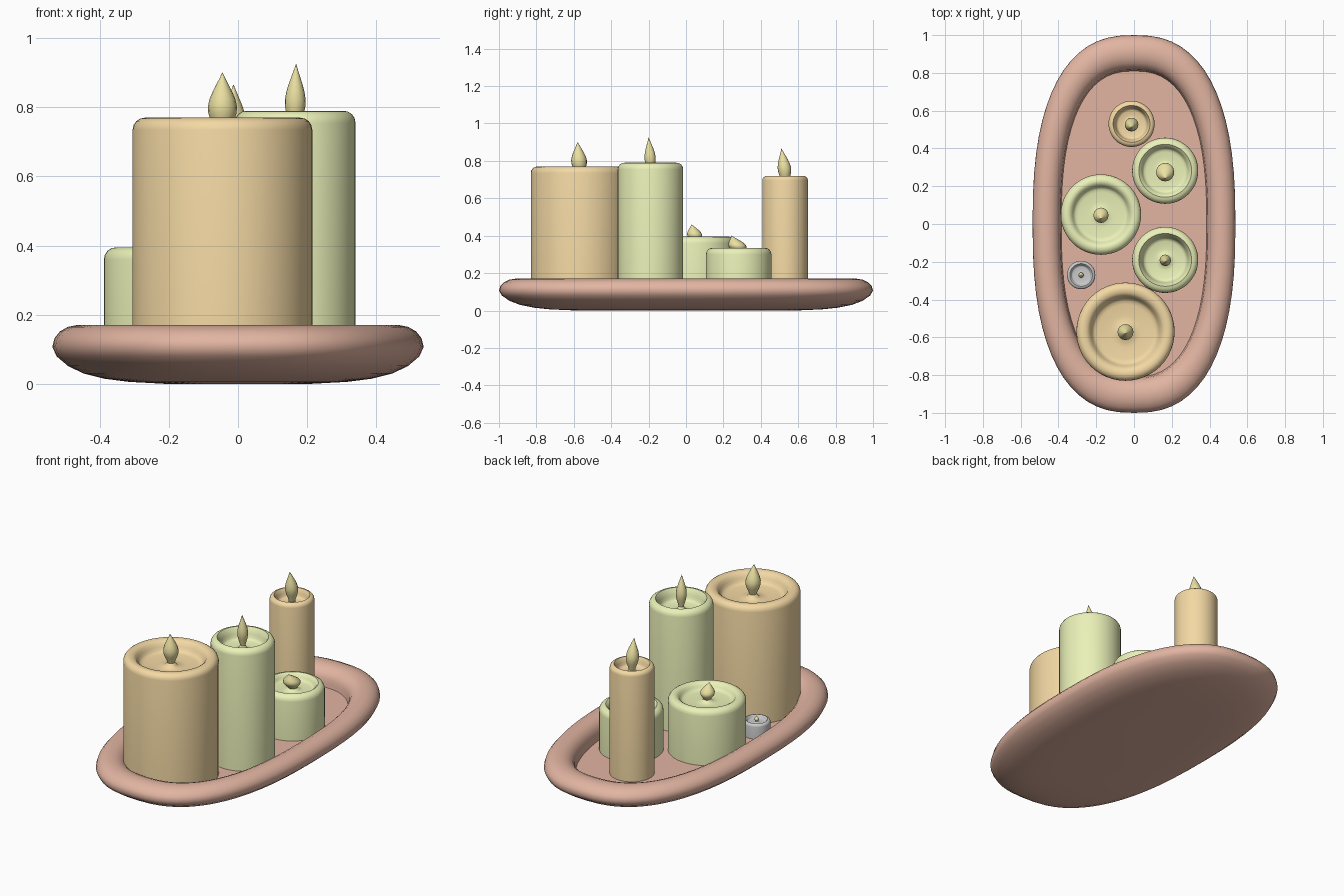
import bpy, bmesh, math

if "Cube" in bpy.data.objects:
    bpy.data.objects.remove(bpy.data.objects["Cube"])


def material(name, rgb):
    m = bpy.data.materials.new(name)
    m.diffuse_color = (*rgb, 1)
    m.use_nodes = True
    m.node_tree.nodes["Principled BSDF"].inputs["Base Color"].default_value = m.diffuse_color
    return m


CLAY = material("clay", (0.76, 0.46, 0.36))
AMBER = material("amber_wax", (0.90, 0.69, 0.37))
GREEN = material("green_wax", (0.83, 0.88, 0.48))
FLAME = material("flame_yellow", (0.83, 0.75, 0.36))


def loft(name, rings, mat):
    """Skin a list of closed rings and cap both ends."""
    bm = bmesh.new()
    loops = [[bm.verts.new(p) for p in ring] for ring in rings]
    n = len(loops[0])
    for a, b in zip(loops, loops[1:]):
        for i in range(n):
            j = (i + 1) % n
            bm.faces.new((a[i], a[j], b[j], b[i]))
    bm.faces.new(loops[0][::-1])
    bm.faces.new(loops[-1])
    bmesh.ops.recalc_face_normals(bm, faces=bm.faces)
    me = bpy.data.meshes.new(name)
    bm.to_mesh(me)
    bm.free()
    ob = bpy.data.objects.new(name, me)
    bpy.context.collection.objects.link(ob)
    if mat:
        me.materials.append(mat)
    bpy.ops.object.select_all(action='DESELECT')
    ob.select_set(True)
    bpy.context.view_layer.objects.active = ob
    bpy.ops.object.shade_smooth_by_angle(angle=math.radians(50))
    return ob


def circle(x, y, r, z, n):
    return [(x + r * math.cos(2 * math.pi * i / n),
             y + r * math.sin(2 * math.pi * i / n), z) for i in range(n)]


def oval(inset, z, n=64, power=2.5):
    a, b = 0.537 - inset, 1.0 - 1.25 * inset
    pts = []
    for i in range(n):
        c, s = math.cos(2 * math.pi * i / n), math.sin(2 * math.pi * i / n)
        pts.append((a * math.copysign(abs(c) ** (2 / power), c),
                    b * math.copysign(abs(s) ** (2 / power), s), z))
    return pts


FLOOR = 0.066

# Oval tray: rounded underside, bulging rim, sunken floor
tray = [(0.33, 0.0), (0.22, 0.006), (0.15, 0.015), (0.09, 0.03), (0.045, 0.052),
        (0.012, 0.08), (0, 0.107), (0.006, 0.132), (0.022, 0.152), (0.045, 0.165),
        (0.07, 0.17), (0.095, 0.167), (0.118, 0.156), (0.136, 0.137),
        (0.146, 0.112), (0.149, 0.085), (0.152, FLOOR), (0.3, FLOOR)]
loft("tray", [oval(d, z) for d, z in tray], CLAY)


def candle(name, x, y, r, top, depth, mat, flame_r, tip, lean):
    # Wax body: rounded rim, melted pool, small mound at the wick
    e = min(0.035, r * 0.2)
    prof = [(r, FLOOR - 0.01), (r, top - e)]
    for k in range(1, 5):
        t = k * math.pi / 8
        prof.append((r - e + e * math.cos(t), top - e + e * math.sin(t)))
    w = 0.84 * r - (r - e)
    for f, d in ((0.79, 0.04), (0.74, 0.18), (0.70, 0.45), (0.67, 0.68),
                 (0.63, 0.82), (0.56, 0.86), (0.45, 0.9), (0.32, 0.94)):
        prof.append((f * r, top - depth * d))
    m = flame_r
    prof += [(min(1.0 * m, 0.27 * r), top - depth * 0.92),
             (min(0.75 * m, 0.2 * r), top - depth * 0.8),
             (0.5 * m, top - depth * 0.6), (0.3 * m, top - depth * 0.45)]
    loft(name, [circle(x, y, a, z, 48) for a, z in prof], mat)

    # Teardrop flame, tip drifting sideways
    base = top - depth * 0.7
    rings = []
    for t, f in ((0, 0.45), (0.12, 0.6), (0.25, 0.85), (0.36, 0.98), (0.46, 1.0),
                 (0.58, 0.88), (0.7, 0.66), (0.82, 0.4), (0.92, 0.18), (1, 0.02)):
        rings.append(circle(x + lean[0] * t * t, y + lean[1] * t * t,
                            flame_r * f, base + (tip - base) * t, 16))
    loft(name + "_flame", rings, FLAME)


candle("large_amber_candle", -0.045, -0.57, 0.26, 0.77, 0.07, AMBER, 0.042, 0.90, (0, -0.01))
candle("tall_green_candle", 0.165, -0.19, 0.175, 0.79, 0.08, GREEN, 0.03, 0.925, (0.003, -0.01))
candle("medium_green_candle", -0.175, 0.05, 0.213, 0.395, 0.045, GREEN, 0.04, 0.46, (0, -0.02))
candle("short_green_candle", 0.165, 0.282, 0.175, 0.335, 0.045, GREEN, 0.048, 0.40, (0, -0.04))
candle("slim_amber_candle", -0.013, 0.53, 0.122, 0.72, 0.06, AMBER, 0.036, 0.865, (0, -0.02))
candle("tealight", -0.28, -0.27, 0.075, 0.153, 0.02, None, 0.013, 0.172, (0, 0))
